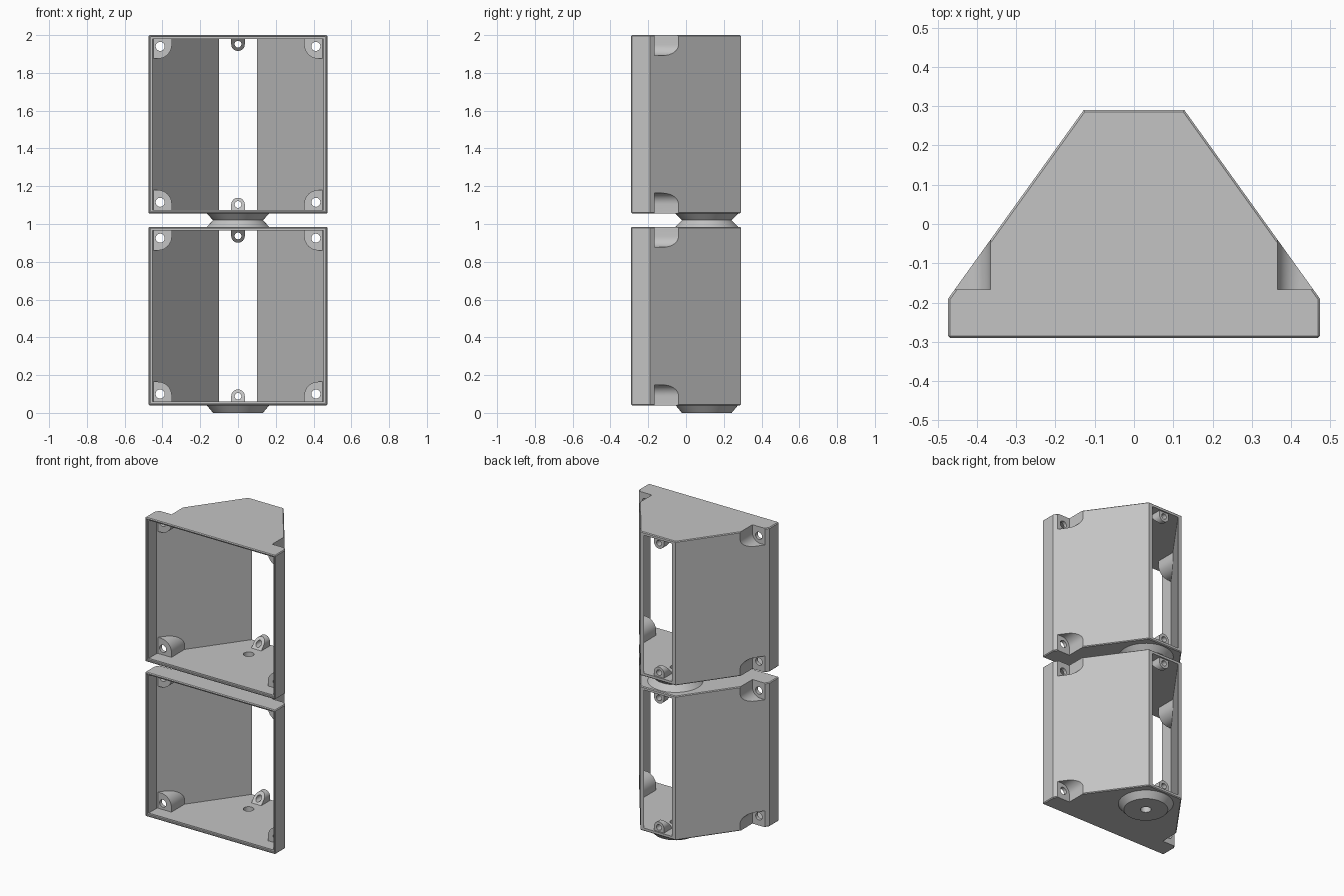
import bpy, bmesh, math
from mathutils import Vector

if "Cube" in bpy.data.objects:
    bpy.data.objects.remove(bpy.data.objects["Cube"])

grey = bpy.data.materials.new("light_grey_plastic")
grey.use_nodes = True
COLOUR = (0.55, 0.55, 0.55, 1)
grey.diffuse_color = COLOUR
grey.node_tree.nodes["Principled BSDF"].inputs["Base Color"].default_value = COLOUR

HEIGHT, HALF = 0.945, 0.473
WALL = 0.02
FRONT, BACK, BEND = -0.29, 0.29, -0.19
HUB_Y, HUB_HOLE = 0.11, 0.032


def prism(name, points, axis, lo, hi):
    """Extrude a 2D outline along y or z."""
    bm = bmesh.new()
    place = (lambda p, t: (p[0], t, p[1])) if axis == "y" else (lambda p, t: (p[0], p[1], t))
    ends = [[bm.verts.new(place(p, t)) for p in points] for t in (lo, hi)]
    bm.faces.new(ends[0])
    bm.faces.new(ends[1])
    n = len(points)
    for i in range(n):
        j = (i + 1) % n
        bm.faces.new((ends[0][i], ends[0][j], ends[1][j], ends[1][i]))
    bmesh.ops.recalc_face_normals(bm, faces=bm.faces)
    mesh = bpy.data.meshes.new(name)
    bm.to_mesh(mesh)
    bm.free()
    obj = bpy.data.objects.new(name, mesh)
    bpy.context.collection.objects.link(obj)
    mesh.materials.append(grey)
    return obj


def apply(obj, mod):
    with bpy.context.temp_override(object=obj, active_object=obj, selected_objects=[obj]):
        bpy.ops.object.modifier_apply(modifier=mod.name)


def cut(obj, cutter):
    mod = obj.modifiers.new("cut", "BOOLEAN")
    mod.operation, mod.solver, mod.object = "DIFFERENCE", "EXACT", cutter
    apply(obj, mod)
    bpy.data.objects.remove(cutter)


def arc(cx, cy, r, start, end, n):
    return [(cx + r * math.cos(start + (end - start) * i / n),
             cy + r * math.sin(start + (end - start) * i / n)) for i in range(n + 1)]


def circle(cx, cy, r):
    return arc(cx, cy, r, 0, math.tau, 24)[:-1]


def box(half, lo, hi):
    return [(-half, lo), (half, lo), (half, hi), (-half, hi)]


def corner_outline(sx, sz, x, z, r):
    """Outer corner block with one rounded inner corner."""
    pts = [(0.6, -0.1), (0.6, z)] + arc(x + r, z - r, r, math.pi / 2, math.pi, 8) + [(x, -0.1)]
    return [(sx * px, pz if sz > 0 else HEIGHT - pz) for px, pz in pts]


def tab(top):
    """Rounded screw tab with a sloping front."""
    z, r = 0.048, 0.036
    pts = arc(0, z, r, 0, math.pi, 16) + [(-r, -0.05), (r, -0.05)]
    obj = prism("tab", pts, "y", 0, 0.28)
    for v in obj.data.vertices:
        if v.co.y < 0.1:
            v.co.y = 0.19 + 0.9 * (v.co.z - WALL)
        if top:
            v.co.z = HEIGHT - v.co.z
    if top:
        obj.data.flip_normals()
    return obj


def housing(name, base, top_hole):
    # tapered outer body with a fine edge chamfer
    right = [(HALF, FRONT), (HALF, BEND), (0.128, BACK)]
    shell = prism(name, right + [(-x, y) for x, y in reversed(right)], "z", 0, HEIGHT)
    bevel = shell.modifiers.new("chamfer", "BEVEL")
    bevel.width, bevel.segments, bevel.angle_limit = 0.005, 1, 1.2
    apply(shell, bevel)

    # through cavity, leaving corner bosses and rear tabs standing
    inner = HALF - WALL
    slope = (0.128 - HALF) / (BACK - BEND)
    right = [(inner, FRONT - 0.1), (inner, BEND - 0.006), (0.1 + 0.1 * slope, BACK + 0.1)]
    cavity = prism("cavity", right + [(-x, y) for x, y in reversed(right)],
                   "z", WALL, HEIGHT - WALL)
    corners = [(sx, sz) for sx in (-1, 1) for sz in (-1, 1)]
    for sx, sz in corners:
        cut(cavity, prism("boss", corner_outline(sx, sz, 0.35, 0.125, 0.075), "y", BEND, 0.15))
    for top in (False, True):
        cut(cavity, tab(top))
    cut(shell, cavity)

    # stepped seat inside the front rim
    cut(shell, prism("seat", box(HALF - 0.01, 0.01, HEIGHT - 0.01), "y", -0.4, FRONT + 0.012))

    # outside screw recesses and screw holes
    for sx, sz in corners:
        cut(shell, prism("recess", corner_outline(sx, sz, 0.365, 0.108, 0.058), "y", -0.167, 0.16))
        z = 0.06 if sz > 0 else HEIGHT - 0.06
        cut(shell, prism("hole", circle(sx * 0.412, z, 0.024), "y", -0.25, -0.12))
    for z in (0.048, HEIGHT - 0.048):
        cut(shell, prism("hole", circle(0, z, 0.018), "y", 0.1, 0.4))

    # cable hole through floor, and roof where stacked
    reach = HEIGHT + 0.1 if top_hole else 0.1
    cut(shell, prism("hole", circle(0, HUB_Y, HUB_HOLE), "z", -0.1, reach))
    shell.location.z = base
    smooth(shell)


def smooth(obj):
    bpy.ops.object.select_all(action="DESELECT")
    obj.select_set(True)
    bpy.context.view_layer.objects.active = obj
    bpy.ops.object.shade_smooth_by_angle(angle=math.radians(30))


def coupling(name, z, height):
    """Tapered ring projecting from a housing; negative height points down."""
    bm = bmesh.new()
    profile = [(HUB_HOLE, 0), (HUB_HOLE, height), (0.132, height), (0.165, 0)]
    verts = [bm.verts.new((r, 0, h)) for r, h in profile]
    edges = [bm.edges.new(pair) for pair in zip(verts, verts[1:])]
    bmesh.ops.spin(bm, geom=verts + edges, cent=(0, 0, 0), axis=(0, 0, 1),
                   angle=math.tau, steps=48)
    bmesh.ops.remove_doubles(bm, verts=bm.verts, dist=0.0001)
    bmesh.ops.recalc_face_normals(bm, faces=bm.faces)
    # point the flat ring outwards
    flat = next(f for f in bm.faces if abs(f.normal.z) > 0.99)
    if flat.normal.dot(Vector((0, 0, height))) < 0:
        bmesh.ops.reverse_faces(bm, faces=bm.faces)
    mesh = bpy.data.meshes.new(name)
    bm.to_mesh(mesh)
    bm.free()
    mesh.materials.append(grey)
    obj = bpy.data.objects.new(name, mesh)
    bpy.context.collection.objects.link(obj)
    obj.location = (0, HUB_Y, z)
    smooth(obj)


LOWER, UPPER = 0.04, 1.055
housing("lower_housing", LOWER, True)
housing("upper_housing", UPPER, False)
coupling("base_coupling", LOWER, -LOWER)
coupling("lower_top_coupling", LOWER + HEIGHT, 0.035)
coupling("upper_base_coupling", UPPER, -0.035)
